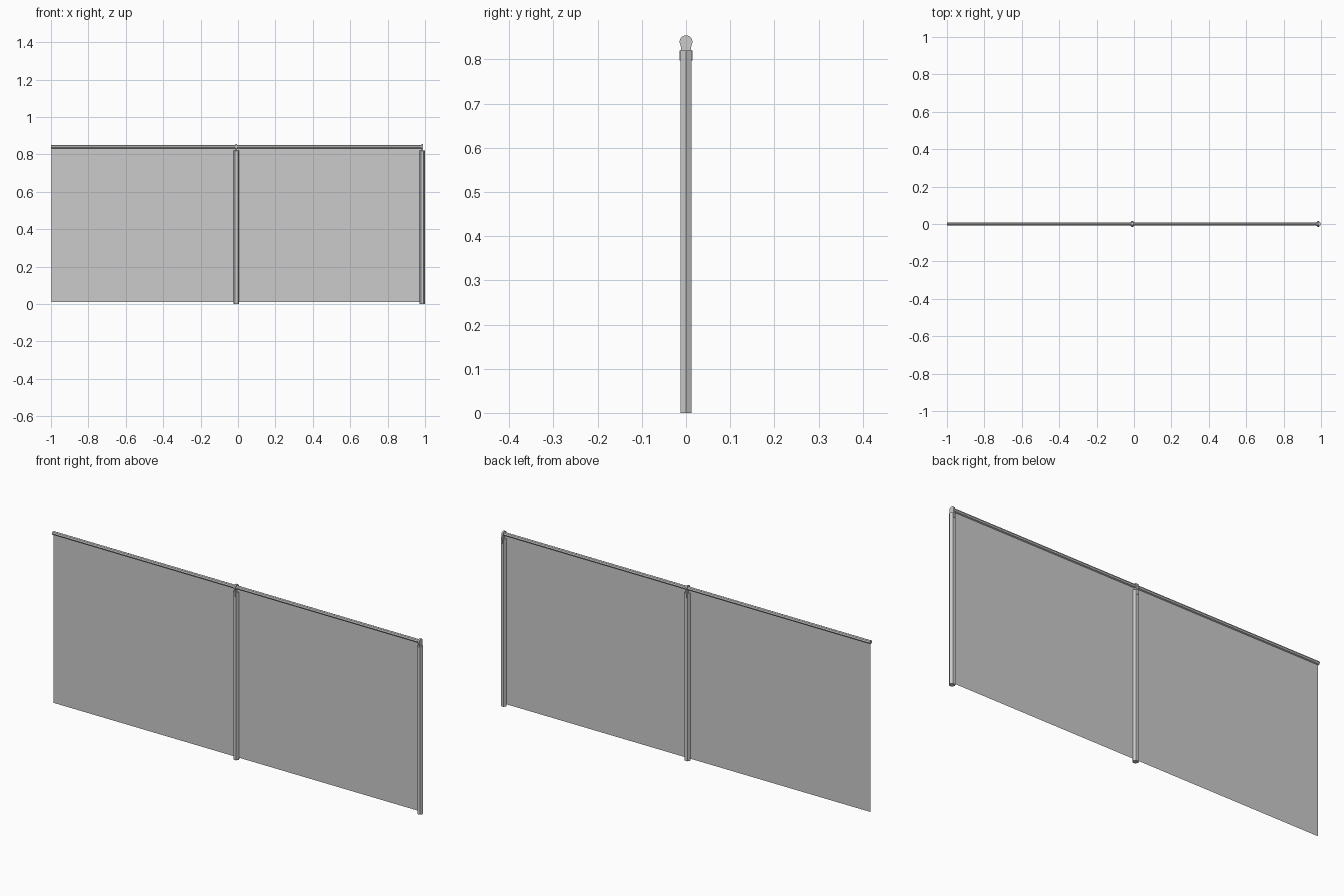
import bpy, bmesh, math
from mathutils import Matrix

if "Cube" in bpy.data.objects:
    bpy.data.objects.remove(bpy.data.objects["Cube"])

POSTS = (-0.0085, 0.9855)
RAIL_Z = 0.84


def finish(name, bm):
    bmesh.ops.recalc_face_normals(bm, faces=bm.faces)
    me = bpy.data.meshes.new(name)
    bm.to_mesh(me)
    bm.free()
    ob = bpy.data.objects.new(name, me)
    bpy.context.collection.objects.link(ob)
    return ob


def prism(name, radius, length, matrix, sides):
    bm = bmesh.new()
    bmesh.ops.create_cone(bm, cap_ends=True, segments=sides, radius1=radius,
                          radius2=radius, depth=length)
    bmesh.ops.transform(bm, matrix=matrix, verts=bm.verts)
    return finish(name, bm)


def extrude_x(name, profile, x, width):
    bm = bmesh.new()
    face = bm.faces.new([bm.verts.new((x - width / 2, y, z)) for y, z in profile])
    out = bmesh.ops.extrude_face_region(bm, geom=[face])
    verts = [g for g in out["geom"] if isinstance(g, bmesh.types.BMVert)]
    bmesh.ops.translate(bm, verts=verts, vec=(width, 0, 0))
    return finish(name, bm)


# Bracket outline: round eye around the rail, waist, wider foot over the post
eye = [(0.0145 * math.cos(math.radians(a)), RAIL_Z + 0.0145 * math.sin(math.radians(a)))
       for a in range(-30, 211, 20)]
bracket = [(0.0115, 0.826), (0.0115, 0.820)] + []
profile = ([(-0.015, 0.797), (0.015, 0.797), (0.015, 0.819), (0.0115, 0.822),
            (0.0115, 0.828)] + eye + [(-0.0115, 0.828), (-0.0115, 0.822), (-0.015, 0.819)])

# Hexagonal posts with brackets
for i, x in enumerate(POSTS):
    spin = Matrix.Rotation(math.radians(90), 4, 'Z')
    prism(f"post_{i + 1}", 0.0145, 0.82, Matrix.Translation((x, 0, 0.41)) @ spin, 6)
    extrude_x(f"rail_bracket_{i + 1}", profile, x - 0.0005, 0.008)

# Top rail
prism("top_rail", 0.009, 1.982,
      Matrix.Translation((-0.009, 0, RAIL_Z)) @ Matrix.Rotation(math.pi / 2, 4, 'Y'), 8)

# Thin mesh panels between the posts
for i, (a, b) in enumerate(((-0.997, POSTS[0]), POSTS)):
    bm = bmesh.new()
    bm.faces.new([bm.verts.new(c) for c in
                  ((a, 0, 0.01), (b, 0, 0.01), (b, 0, RAIL_Z), (a, 0, RAIL_Z))])
    finish(f"fence_panel_{i + 1}", bm)
